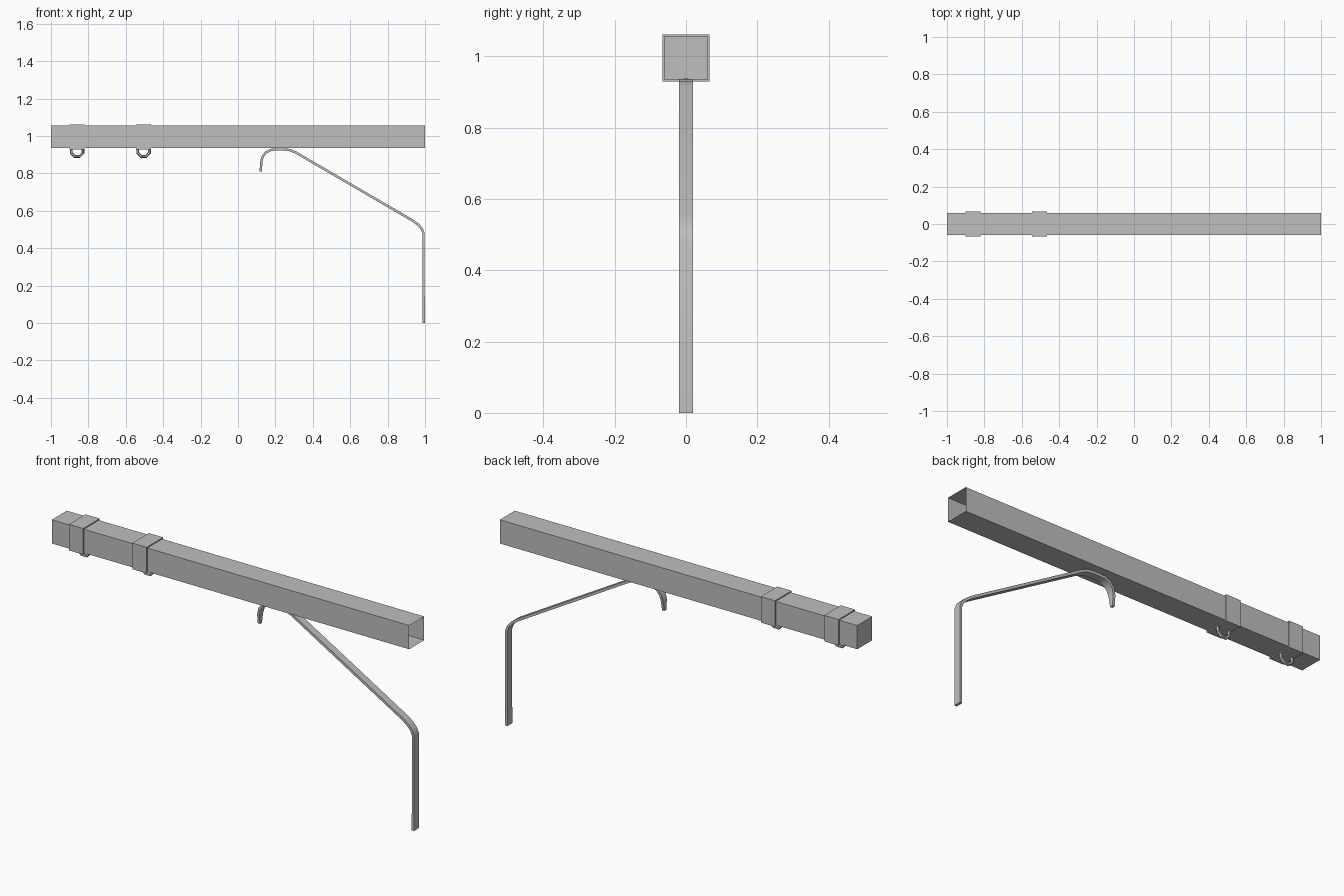
import bpy, bmesh, math
from mathutils import Vector

if "Cube" in bpy.data.objects:
    bpy.data.objects.remove(bpy.data.objects["Cube"])

grey = bpy.data.materials.new("steel_grey")
grey.use_nodes = True
colour = (0.52, 0.52, 0.52, 1)
grey.diffuse_color = colour
grey.node_tree.nodes["Principled BSDF"].inputs["Base Color"].default_value = colour

BEAM_Z = 0.995


def make_object(name, bm, smooth=False):
    mesh = bpy.data.meshes.new(name)
    bm.to_mesh(mesh)
    bm.free()
    obj = bpy.data.objects.new(name, mesh)
    bpy.context.collection.objects.link(obj)
    mesh.materials.append(grey)
    if smooth:
        bpy.ops.object.select_all(action='DESELECT')
        obj.select_set(True)
        bpy.context.view_layer.objects.active = obj
        bpy.ops.object.shade_smooth_by_angle(angle=math.radians(40))
    return obj


def square_loop(bm, x, half):
    corners = ((-1, -1), (1, -1), (1, 1), (-1, 1))
    return [bm.verts.new((x, y * half, BEAM_Z + z * half)) for y, z in corners]


def bridge(bm, a, b):
    n = len(a)
    for i in range(n):
        j = (i + 1) % n
        bm.faces.new((a[i], a[j], b[j], b[i]))


# Hollow square beam: closed at the left of the front, open at the bracket end
bm = bmesh.new()
closed, opened = square_loop(bm, -1, 0.06), square_loop(bm, 1, 0.06)
bridge(bm, closed, opened)
bm.faces.new(closed)
bmesh.ops.recalc_face_normals(bm, faces=bm.faces)
make_object("beam", bm)

# Two clamp sleeves, each with an octagonal hanging ring
for number, x in enumerate((-0.86, -0.505), 1):
    bm = bmesh.new()
    loops = [square_loop(bm, x + dx, half) for dx, half in
             ((-0.04, 0.0605), (-0.04, 0.066), (0.04, 0.066), (0.04, 0.0605))]
    for k in range(4):
        bridge(bm, loops[k], loops[(k + 1) % 4])
    bmesh.ops.recalc_face_normals(bm, faces=bm.faces)
    make_object(f"clamp_{number}", bm)

    # Ring section swept around its axis, only the part below the beam
    bm = bmesh.new()
    steps = 6
    rings = []
    for k in range(steps):
        a = math.pi + math.radians(22.5 + 45 * (k - 1))
        rings.append([])
        for s in range(6):
            t = math.tau * s / 6
            r = 0.034 + 0.008 * math.cos(t)
            rings[-1].append(bm.verts.new((x + r * math.cos(a), 0.008 * math.sin(t),
                                           0.922 + r * math.sin(a))))
    for a, b in zip(rings, rings[1:]):
        bridge(bm, a, b)
    bm.faces.new(rings[0])
    bm.faces.new(rings[-1])
    bmesh.ops.recalc_face_normals(bm, faces=bm.faces)
    make_object(f"hanging_ring_{number}", bm)

# Bent flat-bar bracket, tapering at the hooked tip
path = [(0.992, 0), (0.992, 0.48), (0.982, 0.505), (0.962, 0.527), (0.93, 0.55),
        (0.31, 0.911), (0.28, 0.924), (0.24, 0.929), (0.18, 0.927), (0.15, 0.913),
        (0.132, 0.89), (0.124, 0.86), (0.122, 0.81)]
points = [Vector(p) for p in path]
widths = [0.019] * 10 + [0.018, 0.015, 0.008]
bm = bmesh.new()
sections = []
for i, p in enumerate(points):
    before = (p - points[i - 1]).normalized() if i else Vector((0, 1))
    after = (points[i + 1] - p).normalized() if i + 1 < len(points) else before
    tangent = (before + after).normalized()
    side = Vector((tangent.y, -tangent.x)) * 0.0065
    w = widths[i]
    sections.append([bm.verts.new((q.x, y, q.y)) for q, y in
                     ((p + side, -w), (p + side, w), (p - side, w), (p - side, -w))])
for a, b in zip(sections, sections[1:]):
    bridge(bm, a, b)
bm.faces.new(sections[0])
bm.faces.new(sections[-1])
bmesh.ops.recalc_face_normals(bm, faces=bm.faces)
make_object("bracket", bm, smooth=True)
